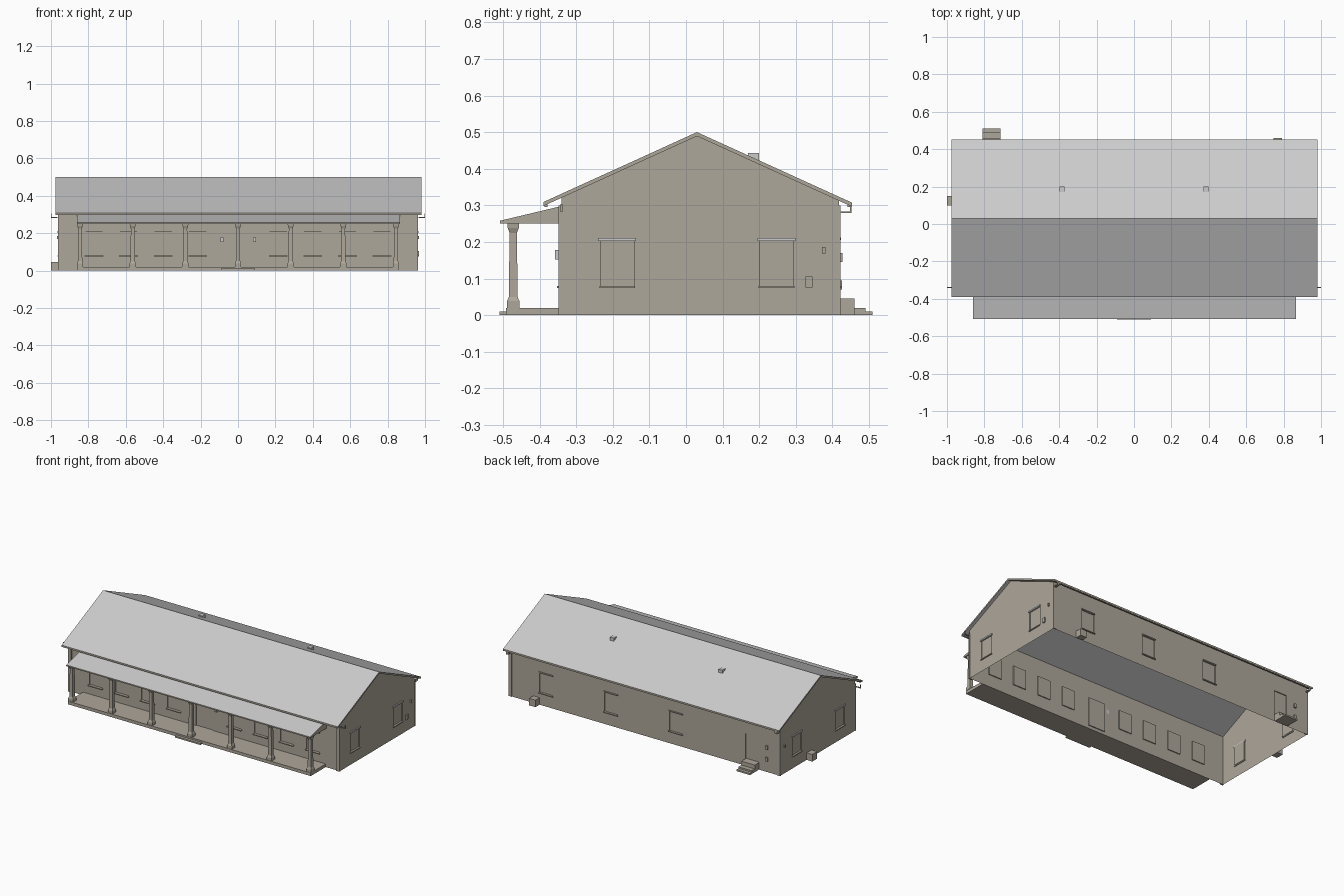
import bpy, bmesh
from mathutils import Vector

if "Cube" in bpy.data.objects:
    bpy.data.objects.remove(bpy.data.objects["Cube"], do_unlink=True)


def material(name, rgb):
    m = bpy.data.materials.new(name)
    m.use_nodes = True
    m.diffuse_color = (*rgb, 1)
    m.node_tree.nodes["Principled BSDF"].inputs["Base Color"].default_value = (*rgb, 1)
    return m


WALL = material("warm tan", (0.42, 0.385, 0.325))
ROOF = material("light grey", (0.60, 0.60, 0.60))

# Main dimensions
X = 0.96                      # gable walls
Y0, Y1 = -0.34, 0.418         # front and back walls
RIDGE_Y, RIDGE_Z = 0.03, 0.50
SLOPE = 0.455
SLAB = 0.011


def finish(name, bm, *mats):
    me = bpy.data.meshes.new(name)
    bm.to_mesh(me)
    bm.free()
    for m in mats:
        me.materials.append(m)
    ob = bpy.data.objects.new(name, me)
    bpy.context.collection.objects.link(ob)
    return ob


def box(name, x, y, z, mat=WALL):
    bm = bmesh.new()
    bmesh.ops.create_cube(bm, size=1)
    for v in bm.verts:
        v.co = Vector([(a + b) / 2 + c * (b - a) for (a, b), c in zip((x, y, z), v.co)])
    return finish(name, bm, mat)


def prism(name, profile, x0, x1, *mats):
    """Extrude a (y, z) profile along x."""
    bm = bmesh.new()
    face = bm.faces.new([bm.verts.new((x0, y, z)) for y, z in profile])
    ext = bmesh.ops.extrude_face_region(bm, geom=[face])
    for v in ext["geom"]:
        if isinstance(v, bmesh.types.BMVert):
            v.co.x = x1
    bmesh.ops.recalc_face_normals(bm, faces=bm.faces)
    return finish(name, bm, *mats)


def paint(ob, rule, index=1):
    for p in ob.data.polygons:
        if rule(p):
            p.material_index = index


def wall(name, outline, place, inward, openings):
    """Flat wall in (u, z) with openings (u0, u1, z0, z1) set back into it."""
    bm = bmesh.new()
    bm.faces.new([bm.verts.new((u, 0, z)) for u, z in outline])
    for u0, u1, z0, z1 in openings:
        for co, no in (((u0, 0, 0), (1, 0, 0)), ((u1, 0, 0), (1, 0, 0)),
                       ((0, 0, z0), (0, 0, 1)), ((0, 0, z1), (0, 0, 1))):
            geom = bm.verts[:] + bm.edges[:] + bm.faces[:]
            bmesh.ops.bisect_plane(bm, geom=geom, plane_co=co, plane_no=no, dist=1e-5)

    def in_opening(f):
        c = f.calc_center_median()
        return any(a < c.x < b and d < c.z < e for a, b, d, e in openings)

    panes = [f for f in bm.faces if in_opening(f)]
    ext = bmesh.ops.extrude_face_region(bm, geom=panes)
    moved = [g for g in ext["geom"] if isinstance(g, bmesh.types.BMVert)]
    bmesh.ops.delete(bm, geom=[f for f in panes if f.is_valid], context="FACES_ONLY")
    for v in bm.verts:
        u, z = v.co.x, v.co.z
        v.co = place(u, z)
    for v in moved:
        v.co += Vector(inward) * 0.006
    bmesh.ops.recalc_face_normals(bm, faces=bm.faces)
    # Turn the wall to face outwards
    if bm.faces and max(bm.faces, key=lambda f: f.calc_area()).normal.dot(Vector(inward)) > 0:
        bmesh.ops.reverse_faces(bm, faces=bm.faces)
    return finish(name, bm, WALL)


def roof_under(y):
    return RIDGE_Z - SLAB - SLOPE * abs(y - RIDGE_Y)


def window(c, w=0.092):
    return (c - w / 2, c + w / 2, 0.08, 0.205)


# Walls, open underneath
front_centres = [s * c for c in (0.215, 0.40, 0.585, 0.77) for s in (-1, 1)]
back_centres = [0.70, 0.24, -0.22]
side_centres = [-0.188, 0.247]
z_front, z_back = roof_under(Y0), roof_under(Y1)
wall("front_wall", [(-X, 0), (X, 0), (X, z_front), (-X, z_front)],
     lambda u, z: (u, Y0, z), (0, 1, 0),
     [window(c) for c in front_centres] + [(-0.06, 0.06, 0.02, 0.205)])
wall("back_wall", [(-X, 0), (X, 0), (X, z_back), (-X, z_back)],
     lambda u, z: (u, Y1, z), (0, -1, 0),
     [window(c) for c in back_centres] + [(-0.805, -0.715, 0.045, 0.205)])
gable = [(Y0, 0), (Y1, 0), (Y1, z_back), (RIDGE_Y, RIDGE_Z - SLAB), (Y0, z_front)]
for side, s in (("left", 1), ("right", -1)):
    wall(side + "_gable_wall", gable, lambda u, z: (s * X, u, z), (-s, 0, 0),
         [window(c) for c in side_centres])
    for c in side_centres:
        xs = sorted((s * (X - 0.004), s * (X + 0.006)))
        box(side + "_window_head", xs, (c - 0.052, c + 0.052), (0.202, 0.211), ROOF)
        box(side + "_window_sill", xs, (c - 0.049, c + 0.049), (0.074, 0.08))
    # Corner boards and wall lamp
    for y in ((Y0 - 0.008, Y0 + 0.002), (Y1 - 0.002, Y1 + 0.004)):
        box(side + "_corner_board", sorted((s * (X - 0.02), s * (X + 0.003))), y, (0, 0.30))
    box(side + "_wall_lamp", sorted((s * X, s * (X + 0.008))), (0.372, 0.381), (0.168, 0.186))
box("electric_panel", (X, X + 0.008), (0.326, 0.346), (0.075, 0.105))

# Window trim on the long walls
for c in front_centres:
    box("front_window_sill", (c - 0.05, c + 0.05), (Y0 - 0.012, Y0), (0.074, 0.08))
    box("front_window_head", (c - 0.05, c + 0.05), (Y0 - 0.008, Y0), (0.205, 0.212))
for c in back_centres:
    box("back_window_sill", (c - 0.05, c + 0.05), (Y1, Y1 + 0.008), (0.074, 0.08))
    box("back_window_head", (c - 0.05, c + 0.05), (Y1, Y1 + 0.006), (0.205, 0.212))
for c in (-0.086, 0.088):
    box("door_lamp", (c - 0.008, c + 0.008), (Y0 - 0.018, Y0), (0.152, 0.178), ROOF)
box("back_door_lamp", (-0.875, -0.86), (Y1, Y1 + 0.009), (0.145, 0.17))
box("back_meter", (-0.875, -0.86), (Y1, Y1 + 0.008), (0.07, 0.095))

# Main roof: a bent slab, tan on its rake and eave edges
EAVE0, EAVE1 = -0.39, 0.453
top = [(y, RIDGE_Z - SLOPE * abs(y - RIDGE_Y)) for y in (EAVE0, RIDGE_Y, EAVE1)]
roof = prism("main_roof", top + [(y, z - SLAB) for y, z in reversed(top)],
             -0.977, 0.98, ROOF, WALL)
paint(roof, lambda p: abs(p.normal.z) < 0.5)
box("front_fascia", (-0.97, 0.97), (EAVE0 + 0.004, EAVE0 + 0.012), (0.296, 0.304))
box("back_fascia", (-0.97, 0.97), (EAVE1 - 0.012, EAVE1 - 0.004), (0.296, 0.304))

# Roof vents
for c in (-0.385, 0.385):
    box("roof_vent", (c - 0.013, c + 0.013), (0.17, 0.2), (0.40, 0.443), ROOF)

# Gutter elbows at the corners
for s in (-1, 1):
    xs = sorted((s * 0.965, s * 1.0))
    box("front_elbow_arm", xs, (Y0 - 0.003, Y0 + 0.003), (0.282, 0.287))
    box("front_elbow_end", sorted((s * 0.996, s * 1.0)), (Y0 - 0.003, Y0 + 0.003), (0.285, 0.304))
    xs = sorted((s * 0.945, s * 0.96))
    box("back_elbow_arm", xs, (Y1, 0.452), (0.279, 0.283))
    box("back_elbow_end", xs, (0.448, 0.452), (0.28, 0.302))

# Porch: deck, step, roof and beam
box("porch_deck", (-0.86, 0.86), (-0.492, Y0), (0, 0.02))
box("front_step", (-0.09, 0.09), (-0.51, -0.49), (0, 0.01))
porch = prism("porch_roof", [(-0.508, 0.25), (-0.508, 0.258), (Y0, 0.298), (Y0, 0.25)],
              -0.862, 0.866, WALL, ROOF)
paint(porch, lambda p: p.normal.z > 0.5)

# Porch posts: square, flared at foot and head
post_profile = [(0.02, 0.017), (0.038, 0.017), (0.05, 0.012), (0.225, 0.010),
                (0.238, 0.015), (0.25, 0.016)]
for i in range(7):
    x, y = (i - 3) * 0.2815, -0.472
    bm = bmesh.new()
    rings = [[bm.verts.new((x + a * r, y + b * r, z))
              for a, b in ((-1, -1), (1, -1), (1, 1), (-1, 1))] for z, r in post_profile]
    for lo, hi in zip(rings, rings[1:]):
        for k in range(4):
            n = (k + 1) % 4
            bm.faces.new((lo[k], lo[n], hi[n], hi[k]))
    finish("porch_post", bm, WALL)

# Back stoop with two lower steps
for y, z in ((0.46, 0.045), (0.49, 0.02), (0.51, 0.01)):
    box("back_stoop_step", (-0.81, -0.715), (Y1, y), (0, z))

# Outdoor units on the ground
box("back_unit", (0.745, 0.79), (Y1, 0.46), (0, 0.045))
box("side_unit", (-1.0, -X), (0.10, 0.15), (0, 0.045))
